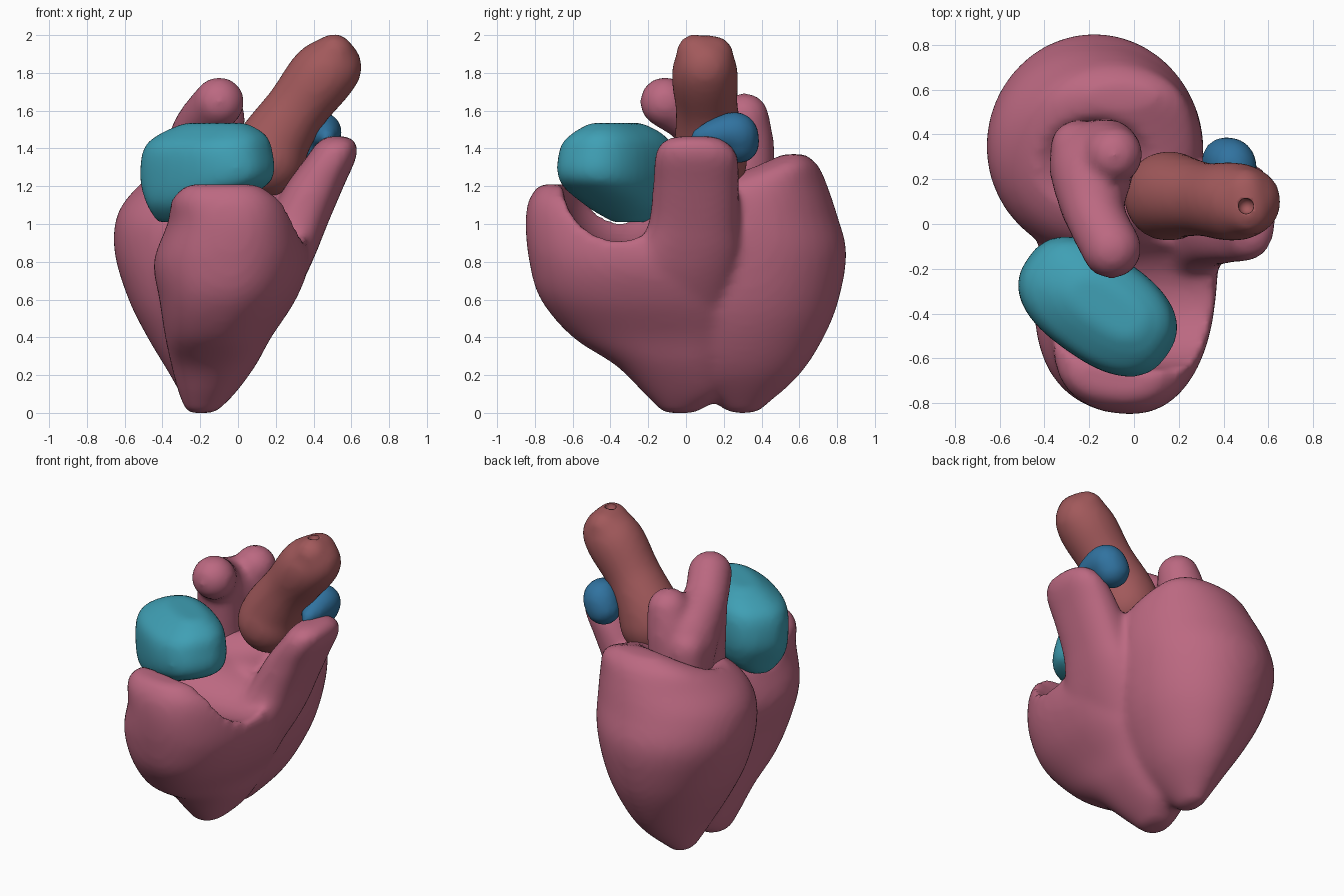
import bpy, bmesh, math
from mathutils import Vector, Matrix

if "Cube" in bpy.data.objects:
    bpy.data.objects.remove(bpy.data.objects["Cube"])


def material(name, rgb):
    m = bpy.data.materials.new(name)
    m.diffuse_color = (*rgb, 1)
    m.use_nodes = True
    m.node_tree.nodes["Principled BSDF"].inputs["Base Color"].default_value = m.diffuse_color
    return m


def spline(rows, steps=5):
    """Catmull-Rom resampling of rows of numbers."""
    out = []
    for i in range(len(rows) - 1):
        p0, p1 = rows[max(i - 1, 0)], rows[i]
        p2, p3 = rows[i + 1], rows[min(i + 2, len(rows) - 1)]
        for s in range(steps):
            t = s / steps
            out.append([0.5 * (2 * b + (c - a) * t + (2 * a - 5 * b + 4 * c - d) * t * t
                               + (3 * b - a - 3 * c + d) * t ** 3)
                        for a, b, c, d in zip(p0, p1, p2, p3)])
    return out + [list(rows[-1])]


def loft(bm, rows, power=2.3, turn=0, n=40):
    """Stack of rounded sections: z, xmin, xmax, ymin, ymax (before turning)."""
    rot = Matrix.Rotation(math.radians(turn), 3, 'Z')
    rings = []
    for z, x0, x1, y0, y1 in spline(rows):
        ring = []
        for k in range(n):
            a = 2 * math.pi * k / n
            c, s = math.cos(a), math.sin(a)
            p = Vector((math.copysign(abs(c) ** (2 / power), c) * (x1 - x0) / 2,
                        math.copysign(abs(s) ** (2 / power), s) * (y1 - y0) / 2, 0))
            ring.append(bm.verts.new(rot @ p + Vector(((x0 + x1) / 2, (y0 + y1) / 2, z))))
        rings.append(ring)
    for a, b in zip(rings, rings[1:]):
        for k in range(n):
            j = (k + 1) % n
            bm.faces.new((a[k], a[j], b[j], b[k]))
    bm.faces.new(rings[0][::-1])
    bm.faces.new(rings[-1])


def chain(bm, rows):
    """Rounded tube from overlapping balls: x, y, z, radius."""
    for x, y, z, r in spline(rows, 8):
        bmesh.ops.create_icosphere(bm, subdivisions=3, radius=r,
                                   matrix=Matrix.Translation((x, y, z)))


def apply_mod(obj, kind, **settings):
    m = obj.modifiers.new(kind, kind)
    for k, v in settings.items():
        setattr(m, k, v)
    bpy.context.view_layer.objects.active = obj
    bpy.ops.object.modifier_apply(modifier=m.name)


def make(name, bm):
    me = bpy.data.meshes.new(name)
    bm.to_mesh(me)
    bm.free()
    obj = bpy.data.objects.new(name, me)
    bpy.context.collection.objects.link(obj)
    return obj


def fuse(obj, smooth=6, voxel=0.022):
    apply_mod(obj, 'REMESH', mode='VOXEL', voxel_size=voxel)
    apply_mod(obj, 'SMOOTH', factor=0.5, iterations=smooth)


def hollow(obj, centre, radii):
    bm = bmesh.new()
    bmesh.ops.create_icosphere(bm, subdivisions=4, radius=1,
                               matrix=Matrix.Translation(centre) @ Matrix.Diagonal((*radii, 1)))
    cutter = make("cutter", bm)
    cutter.hide_render = True
    apply_mod(obj, 'BOOLEAN', operation='DIFFERENCE', object=cutter)
    bpy.data.objects.remove(cutter)


def finish(obj, mat):
    obj.data.materials.clear()
    obj.data.materials.append(mat)
    for p in obj.data.polygons:
        p.use_smooth = True
        p.material_index = 0


pink = material("pink", (0.50, 0.14, 0.22))
brown = material("brown", (0.36, 0.10, 0.105))
teal = material("teal", (0.05, 0.35, 0.46))
blue = material("blue", (0.03, 0.17, 0.35))

# Ventricles: rear chamber and front chamber
bm = bmesh.new()
loft(bm, [(0.0, -0.25, -0.14, 0.22, 0.38), (0.2, -0.36, 0.05, 0.0, 0.6),
          (0.4, -0.48, 0.17, -0.1, 0.73), (0.6, -0.58, 0.25, -0.15, 0.81),
          (0.85, -0.655, 0.3, -0.15, 0.85), (1.05, -0.64, 0.31, -0.12, 0.8),
          (1.2, -0.53, 0.29, 0.0, 0.75), (1.31, -0.38, 0.22, 0.35, 0.7),
          (1.37, -0.2, 0.1, 0.52, 0.63)], 2.0)
loft(bm, [(0.0, -0.27, -0.12, -0.12, 0.05), (0.1, -0.31, -0.02, -0.22, 0.2),
          (0.25, -0.35, 0.09, -0.37, 0.25), (0.4, -0.38, 0.17, -0.6, 0.3),
          (0.6, -0.41, 0.3, -0.77, 0.3), (0.8, -0.44, 0.37, -0.83, 0.3),
          (1.0, -0.37, 0.33, -0.85, 0.1), (1.13, -0.35, 0.23, -0.83, -0.3),
          (1.21, -0.27, 0.1, -0.77, -0.6)], 2.4, -6)
ventricles = make("ventricles", bm)
fuse(ventricles, 2)
hollow(ventricles, (0.12, -0.35, 1.2), (0.6, 0.3, 0.31))
hollow(ventricles, (-0.2, 0.2, 1.43), (0.4, 0.3, 0.24))

# Outflow horn, blended into the ventricles
bm = bmesh.new()
bm.from_mesh(ventricles.data)
loft(bm, [(0.45, -0.1, 0.2, -0.4, 0.2), (0.7, -0.02, 0.345, -0.38, 0.27),
          (0.85, 0.05, 0.415, -0.28, 0.29), (1.0, 0.14, 0.475, -0.2, 0.28),
          (1.2, 0.25, 0.56, -0.175, 0.28), (1.35, 0.36, 0.625, -0.165, 0.275),
          (1.43, 0.42, 0.625, -0.13, 0.22), (1.465, 0.48, 0.57, -0.05, 0.14)], 2.4)
bm.to_mesh(ventricles.data)
bm.free()
fuse(ventricles, 9)
finish(ventricles, pink)

# Left atrium with two upward prongs
bm = bmesh.new()
chain(bm, [(-0.18, 0.28, 1.15, 0.17), (-0.19, 0.28, 1.3, 0.185), (-0.19, 0.23, 1.42, 0.185),
           (-0.18, 0.06, 1.54, 0.14), (-0.1, -0.11, 1.645, 0.135)])
chain(bm, [(-0.13, 0.32, 1.2, 0.15), (-0.12, 0.32, 1.4, 0.15), (-0.09, 0.31, 1.565, 0.13)])
chain(bm, [(-0.25, 0.34, 1.15, 0.125), (-0.25, 0.34, 1.36, 0.125)])
chain(bm, [(-0.2, 0.11, 1.15, 0.14), (-0.19, 0.08, 1.5, 0.14)])
atrium = make("left_atrium", bm)
fuse(atrium, 10)
finish(atrium, pink)

# Main artery
bm = bmesh.new()
chain(bm, [(0.155, 0.125, 1.34, 0.205), (0.19, 0.125, 1.43, 0.19), (0.31, 0.11, 1.61, 0.168),
           (0.44, 0.1, 1.78, 0.18), (0.5, 0.1, 1.83, 0.16)])
chain(bm, [(0.51, 0.05, 1.905, 0.105), (0.495, 0.15, 1.895, 0.105)])
artery = make("main_artery", bm)
fuse(artery, 16)
hollow(artery, (0.5, 0.08, 2.0), (0.035, 0.035, 0.04))
finish(artery, brown)

# Right atrium, sitting in the bowl of the front chamber
bm = bmesh.new()
loft(bm, [(1.01, -0.43, -0.2, -0.37, -0.2), (1.1, -0.48, -0.03, -0.51, -0.13),
          (1.23, -0.54, 0.2, -0.6, -0.13), (1.4, -0.52, 0.2, -0.6, -0.135),
          (1.48, -0.43, 0.16, -0.54, -0.19), (1.535, -0.3, 0.06, -0.46, -0.28)], 2.5, -35)
right_atrium = make("right_atrium", bm)
fuse(right_atrium)
finish(right_atrium, teal)

# Lung artery stub on the horn
bm = bmesh.new()
chain(bm, [(0.41, 0.28, 1.43, 0.11), (0.44, 0.26, 1.485, 0.11), (0.46, 0.15, 1.475, 0.08),
           (0.47, 0.06, 1.46, 0.04)])
stub = make("lung_artery", bm)
fuse(stub, 4)
finish(stub, blue)
